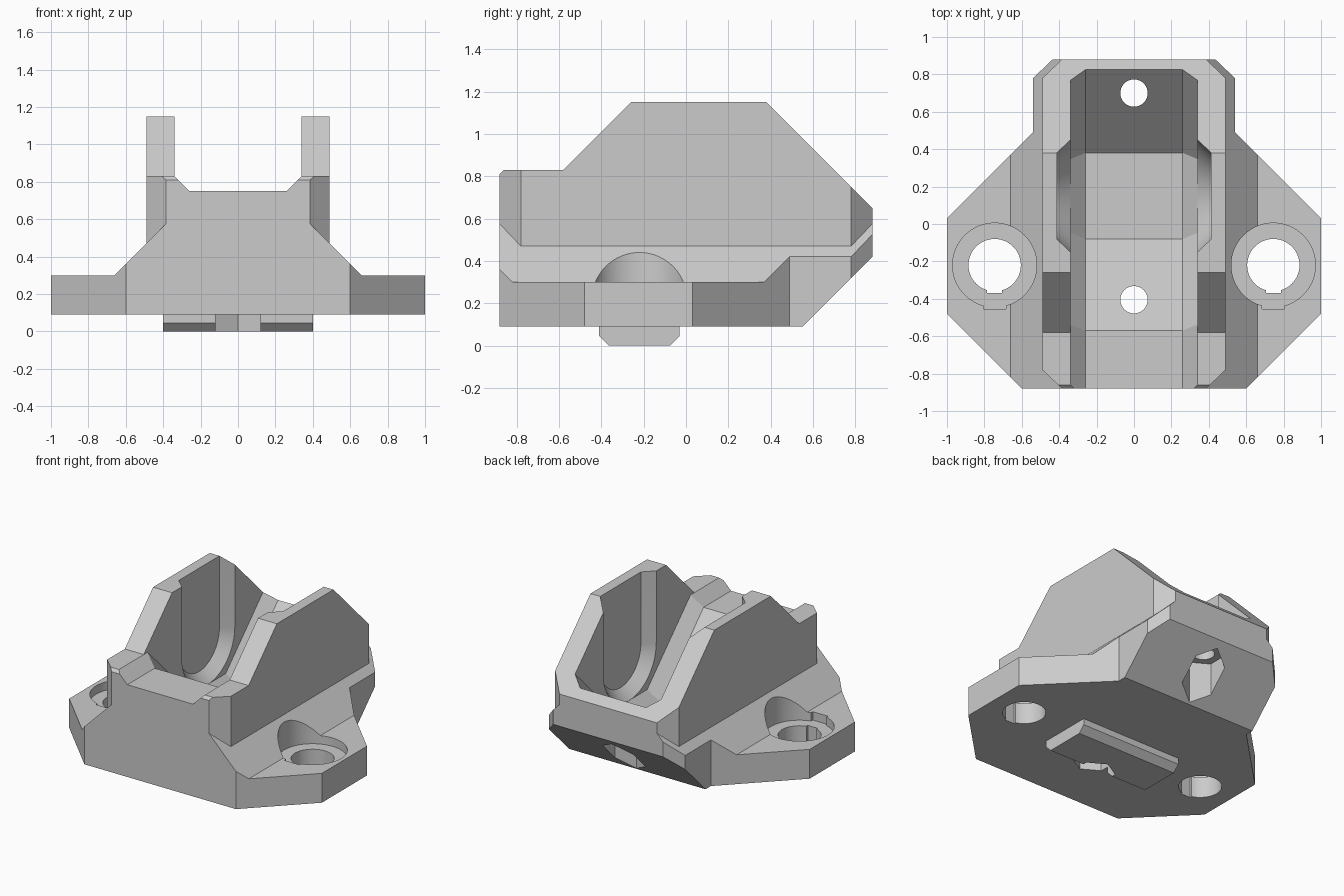
import bpy
import bmesh
from math import cos, sin, pi

if "Cube" in bpy.data.objects:
    bpy.data.objects.remove(bpy.data.objects["Cube"], do_unlink=True)

grey = bpy.data.materials.new("plain_grey")
grey.use_nodes = True
grey.diffuse_color = (0.6, 0.6, 0.6, 1)
grey.node_tree.nodes["Principled BSDF"].inputs["Base Color"].default_value = (0.6, 0.6, 0.6, 1)

AXES = {
    "x": lambda p, d: (d, p[0], p[1]),
    "y": lambda p, d: (p[0], d, p[1]),
    "z": lambda p, d: (p[0], p[1], d),
}


def loft(name, axis, sections):
    """Solid through (distance, outline) sections stacked along an axis."""
    bm = bmesh.new()
    rings = [[bm.verts.new(AXES[axis](p, d)) for p in pts] for d, pts in sections]
    n = len(rings[0])
    for a, b in zip(rings, rings[1:]):
        for i in range(n):
            j = (i + 1) % n
            bm.faces.new((a[i], a[j], b[j], b[i]))
    bm.faces.new(rings[0])
    bm.faces.new(rings[-1])
    bmesh.ops.recalc_face_normals(bm, faces=bm.faces)
    mesh = bpy.data.meshes.new(name)
    bm.to_mesh(mesh)
    bm.free()
    mesh.materials.append(grey)
    ob = bpy.data.objects.new(name, mesh)
    bpy.context.scene.collection.objects.link(ob)
    return ob


def prism(name, axis, pts, lo, hi):
    return loft(name, axis, [(lo, pts), (hi, pts)])


def mirrored(half):
    """Close a right-hand outline with its mirror image."""
    return half + [(-x, v) for x, v in reversed(half)]


def circle(cx, cy, r, n=48, start=0.0):
    return [(cx + r * cos(start + 2 * pi * i / n), cy + r * sin(start + 2 * pi * i / n))
            for i in range(n)]


def rect(x0, y0, x1, y1):
    return [(x0, y0), (x1, y0), (x1, y1), (x0, y1)]


def combine(target, other, operation):
    mod = target.modifiers.new(operation, "BOOLEAN")
    mod.operation = operation
    mod.solver = "EXACT"
    mod.object = other
    bpy.context.view_layer.update()
    graph = bpy.context.evaluated_depsgraph_get()
    mesh = bpy.data.meshes.new_from_object(target.evaluated_get(graph))
    target.modifiers.clear()
    target.data = mesh
    bpy.data.objects.remove(other, do_unlink=True)


# Flanged base: plan outline crossed with a sloping shoulder section
block = prism("clamp_block", "z", mirrored(
    [(0.6, -0.88), (1, -0.48), (1, 0.03), (0.54, 0.49), (0.54, 0.78), (0.435, 0.88)]), 0, 1)
combine(block, prism("shoulders", "y", mirrored(
    [(1.1, 0.05), (1.1, 0.3), (0.66, 0.3), (0.3, 0.66)]), -1.2, 1.2), "INTERSECT")

# Upper body with chamfered corners
combine(block, prism("upper_body", "z", mirrored(
    [(0.385, -0.88), (0.49, -0.78), (0.49, 0.78), (0.385, 0.88)]), 0.2, 1.4), "UNION")

# Side silhouette trims the top, the tail and the underside
combine(block, prism("side_profile", "x", [
    (-1, 0.09), (0.55, 0.09), (0.995, 0.535), (0.38, 1.15), (-0.26, 1.15),
    (-0.58, 0.83), (-0.86, 0.83), (-1, 0.69)], -1.3, 1.3), "INTERSECT")

# Locating key under the base
combine(block, prism("locating_key", "x", [
    (-0.41, 0.15), (-0.41, 0.045), (-0.365, 0), (-0.075, 0), (-0.03, 0.045), (-0.03, 0.15)],
    -0.4, 0.4), "UNION")

# Valley channel with bevelled lower edges
floor = [(-1, 0.75), (-0.57, 0.75), (-0.08, 0.26), (0.38, 0.26), (1, 0.88), (1, 1.5), (-1, 1.5)]
edge = [(-1, 0.83), (-0.537, 0.83), (-0.047, 0.34), (0.347, 0.34), (1, 0.993), (1, 1.5), (-1, 1.5)]
combine(block, loft("channel_cutter", "x", [
    (-0.34, edge), (-0.26, floor), (0.26, floor), (0.34, edge)]), "DIFFERENCE")


def u_shape(r):
    arc = [(0.15 + r * cos(pi + pi * i / 32), 0.64 + r * sin(pi + pi * i / 32)) for i in range(33)]
    return [(0.15 - r, 1.4)] + arc + [(0.15 + r, 1.4)]


for side in (-1, 1):
    # U-shaped recess in each inner wall
    combine(block, loft("recess_cutter", "x", [
        (side * 0.335, u_shape(0.304)), (side * 0.413, u_shape(0.23))]), "DIFFERENCE")
    # Counterbored bolt hole with a small notch
    x, y = side * 0.745, -0.22
    combine(block, prism("counterbore", "z", circle(x, y, 0.225, 64), 0.24, 0.8), "DIFFERENCE")
    combine(block, prism("bore_notch", "z", rect(x - 0.06, -0.455, x + 0.06, y), 0.24, 0.35), "DIFFERENCE")
    combine(block, prism("bolt_hole", "z", circle(x, y, 0.14), -0.1, 0.5), "DIFFERENCE")
    combine(block, prism("hole_notch", "z", rect(x - 0.04, -0.37, x + 0.04, y), -0.1, 0.5), "DIFFERENCE")

# Screw holes with hexagonal nut pockets below
for y, top in ((-0.405, 0.26), (0.7, 0.4)):
    combine(block, prism("screw_hole", "z", circle(0, y, 0.073), -0.1, 1.4), "DIFFERENCE")
    combine(block, prism("nut_pocket", "z", circle(0, y, 0.14, 6, pi / 2), -0.1, top), "DIFFERENCE")

# Smooth the round walls, keep the machined edges
bpy.ops.object.select_all(action="DESELECT")
block.select_set(True)
bpy.context.view_layer.objects.active = block
bpy.ops.object.shade_smooth_by_angle(angle=pi / 9)
